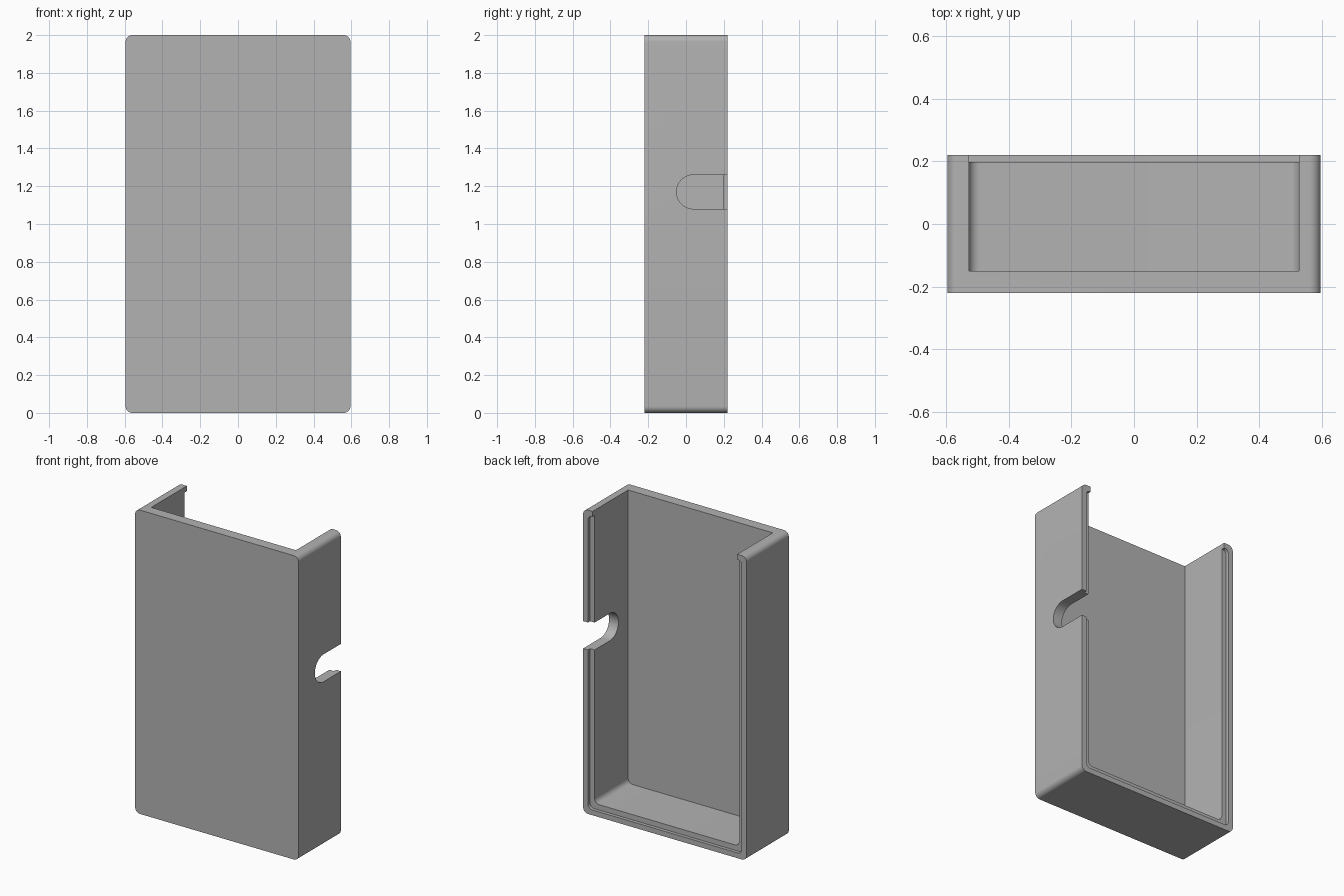
import bpy
import bmesh
from math import sin, cos, pi

if "Cube" in bpy.data.objects:
    bpy.data.objects.remove(bpy.data.objects["Cube"], do_unlink=True)

# Material
grey = bpy.data.materials.new("plain grey")
grey.use_nodes = True
colour = (0.45, 0.45, 0.45, 1)
grey.diffuse_color = colour
grey.node_tree.nodes["Principled BSDF"].inputs["Base Color"].default_value = colour


def rounded_outline(a0, a1, z0, z1, radius, steps=10):
    """Rounded rectangle as (across, up) points."""
    points = []
    corners = [(a1, z1), (a0, z1), (a0, z0), (a1, z0)]
    for quarter, (a, z) in enumerate(corners):
        ca = min(max(a, a0 + radius), a1 - radius)
        cz = min(max(z, z0 + radius), z1 - radius)
        for i in range(steps + 1):
            t = (quarter + i / steps) * pi / 2
            points.append((ca + radius * cos(t), cz + radius * sin(t)))
    return points


def prism(name, outline, place, depth):
    """Extrude an outline between the two depths along the axis set by place."""
    bm = bmesh.new()
    rings = [[bm.verts.new(place(a, z, d)) for a, z in outline] for d in depth]
    count = len(outline)
    for ring in rings:
        bm.faces.new(ring)
    for i in range(count):
        j = (i + 1) % count
        bm.faces.new((rings[0][i], rings[0][j], rings[1][j], rings[1][i]))
    bmesh.ops.remove_doubles(bm, verts=bm.verts, dist=0.0001)
    bmesh.ops.recalc_face_normals(bm, faces=bm.faces)
    mesh = bpy.data.meshes.new(name)
    bm.to_mesh(mesh)
    bm.free()
    mesh.materials.append(grey)
    obj = bpy.data.objects.new(name, mesh)
    bpy.context.collection.objects.link(obj)
    return obj


def along_y(a, z, d):
    return (a, d, z)


def along_x(a, z, d):
    return (d, a, z)


# Outer block with softened corners
case = prism("case_shell", rounded_outline(-0.595, 0.595, 0, 2, 0.035), along_y, (-0.22, 0.22))

# Hollow (open at back and top), lid ledge, and rounded slot in the left wall
cutters = [
    prism("hollow_cutter", rounded_outline(-0.527, 0.527, 0.07, 2.3, 0.035), along_y, (-0.15, 0.4)),
    prism("ledge_cutter", rounded_outline(-0.56, 0.56, 0.035, 1.965, 0.03), along_y, (0.198, 0.4)),
    prism("slot_cutter", rounded_outline(-0.05, 0.5, 1.08, 1.26, 0.0899, 16), along_x, (0.4, 0.8)),
]

bpy.context.view_layer.objects.active = case
for cutter in cutters:
    cutter.hide_render = True
    cut = case.modifiers.new(cutter.name, "BOOLEAN")
    cut.operation = "DIFFERENCE"
    cut.solver = "EXACT"
    cut.object = cutter
    bpy.ops.object.modifier_apply(modifier=cut.name)
    bpy.data.objects.remove(cutter, do_unlink=True)

# Smooth the rounded corners, keep the edges crisp
bpy.ops.object.select_all(action="DESELECT")
case.select_set(True)
bpy.ops.object.shade_smooth_by_angle(angle=pi / 6)
